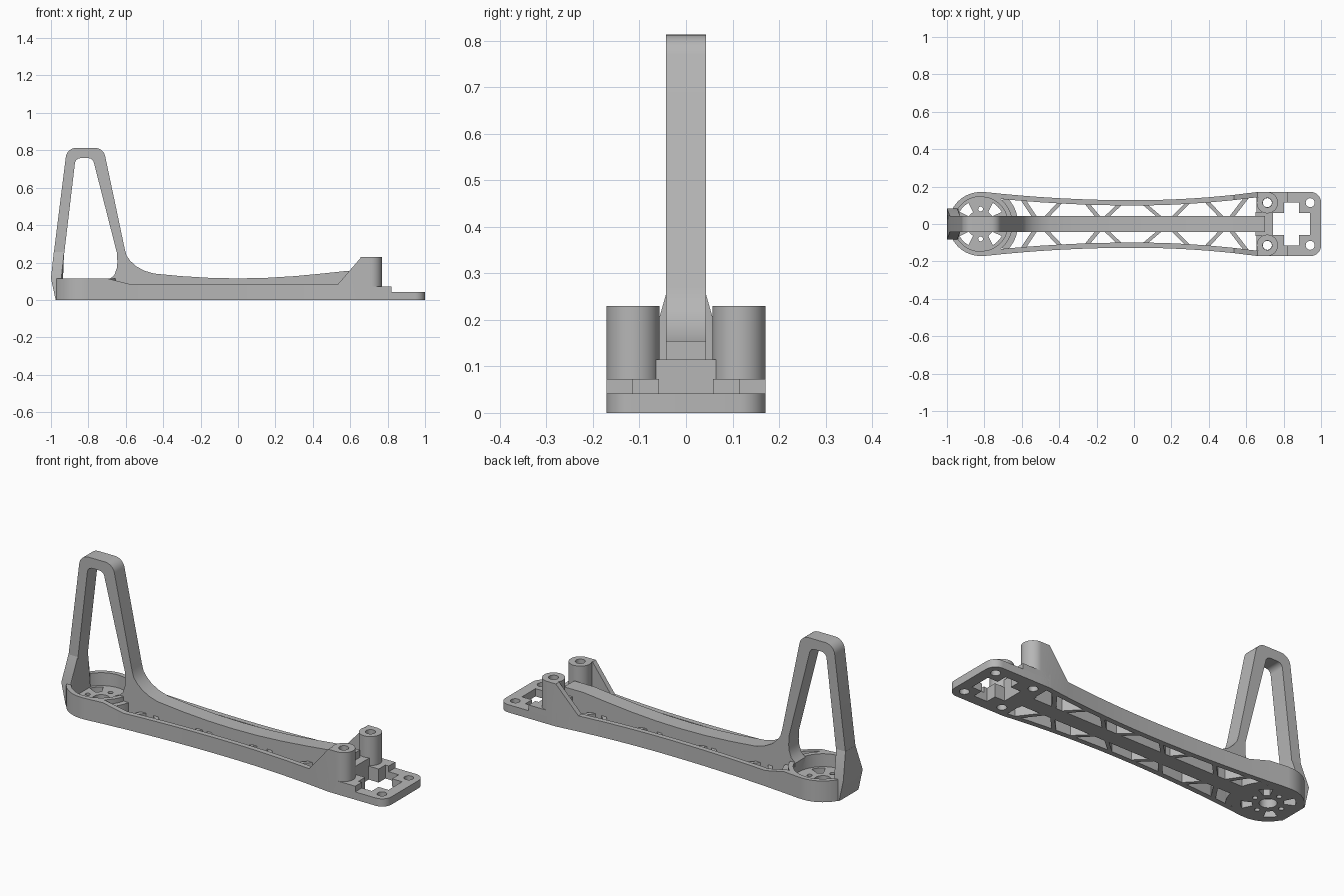
import bpy, bmesh
from math import sin, cos, pi, radians
from mathutils import Matrix, Vector

cube = bpy.data.objects.get("Cube")
if cube:
    bpy.data.objects.remove(cube, do_unlink=True)

grey = bpy.data.materials.new("matte grey plastic")
grey.use_nodes = True
grey.diffuse_color = (0.47, 0.47, 0.47, 1)
bsdf = next(n for n in grey.node_tree.nodes if n.type == 'BSDF_PRINCIPLED')
bsdf.inputs["Base Color"].default_value = grey.diffuse_color


def finish(name, bm):
    """Clean the mesh, add the material and smooth only the gentle edges."""
    bmesh.ops.remove_doubles(bm, verts=bm.verts, dist=1e-5)
    bmesh.ops.recalc_face_normals(bm, faces=bm.faces)
    mesh = bpy.data.meshes.new(name)
    bm.to_mesh(mesh)
    bm.free()
    mesh.materials.append(grey)
    obj = bpy.data.objects.new(name, mesh)
    bpy.context.collection.objects.link(obj)
    bpy.ops.object.select_all(action='DESELECT')
    obj.select_set(True)
    bpy.context.view_layer.objects.active = obj
    bpy.ops.object.shade_smooth_by_angle(angle=radians(30))
    return obj


def prism(name, loops, low, high, upright=False):
    """Extrude an outline, minus its inner loops, from low to high."""
    curve = bpy.data.curves.new(name, 'CURVE')
    curve.dimensions, curve.fill_mode = '2D', 'BOTH'
    curve.extrude = (high - low) / 2
    for loop in loops:
        spline = curve.splines.new('POLY')
        spline.points.add(len(loop) - 1)
        for p, (x, y) in zip(spline.points, loop):
            p.co = (x, y, 0, 1)
        spline.use_cyclic_u = True
    temp = bpy.data.objects.new(name, curve)
    mesh = temp.to_mesh()
    bm = bmesh.new()
    bm.from_mesh(mesh)
    temp.to_mesh_clear()
    bpy.data.objects.remove(temp)
    bpy.data.curves.remove(curve)
    bm.transform(Matrix.Translation((0, 0, (low + high) / 2)))
    if upright:
        bm.transform(Matrix.Rotation(pi / 2, 4, 'X'))
    return finish(name, bm)


def arc(cx, cy, r, start=0, end=360, n=32):
    full = end - start == 360
    steps = n if full else n + 1
    angles = [radians(start + (end - start) * i / n) for i in range(steps)]
    return [(cx + r * cos(a), cy + r * sin(a)) for a in angles]


def half_width(x):
    reach = 0.66 if x > 0 else 0.8
    return 0.127 + 0.044 * min(1, abs(x) / reach) ** 2


# Motor cup: ring wall, drilled floor and the collar towards the arm
MX = -0.82
outer = [(max(x, -0.976), y) for x, y in arc(MX, 0, 0.171, n=64)]
prism("motor_ring", [outer, arc(MX, 0, 0.146, n=64)], 0, 0.115)
holes = [arc(MX, 0, 0.042)]
for k in range(4):
    a = 90 * k
    holes.append(arc(MX + 0.08 * cos(radians(a)), 0.08 * sin(radians(a)), 0.013, n=16))
    holes.append(arc(MX, 0, 0.13, a + 30, a + 60, 8) + arc(MX, 0, 0.075, a + 57, a + 33, 6))
prism("motor_floor", [arc(MX, 0, 0.15, n=64)] + holes, 0, 0.045)
prism("motor_collar", [arc(MX, 0, 0.2, -48, 48, 24) + arc(MX, 0, 0.16, 48, -48, 24)], 0, 0.09)

# Side walls with curved plan, sloping up to the ring and to the posts
for side, label in ((1, "left"), (-1, "right")):
    stations = [(-0.8, 0.115), (-0.7, 0.115), (-0.58, 0.085)]
    stations += [(-0.5 + 0.1 * i, 0.085) for i in range(11)]
    stations += [(0.535, 0.085), (0.66, 0.23), (0.713, 0.23)]
    bm = bmesh.new()
    rings = []
    for x, top in stations:
        w = half_width(x)
        rings.append([bm.verts.new((x, side * y, z)) for y, z in
                      ((w, 0), (w, top), (w - 0.028, top), (w - 0.028, 0))])
    for a, b in zip(rings, rings[1:]):
        for i in range(4):
            j = (i + 1) % 4
            bm.faces.new((a[i], a[j], b[j], b[i]))
    bm.faces.new(rings[0])
    bm.faces.new(rings[-1])
    finish(label + "_side_wall", bm)

    # Diagonal truss struts: wall end, rib end
    struts = ((-0.60, -0.53), (-0.385, -0.47), (-0.26, -0.19), (-0.065, -0.15),
              (0.045, 0.14), (0.30, 0.21), (0.38, 0.47), (0.61, 0.52))
    for n, (xw, xr) in enumerate(struts):
        w = half_width(xw) - 0.012
        t = 0.014
        prism(f"{label}_strut_{n + 1}",
              [[(xw - t, side * w), (xw + t, side * w), (xr + t, side * 0.035), (xr - t, side * 0.035)]],
              0, 0.06)

    # Mounting post with a screw hole
    prism(label + "_post", [arc(0.713, side * 0.114, 0.057, n=40),
                            arc(0.713, side * 0.114, 0.025)], 0, 0.23)

# Central rib and tall open loop, one continuous side profile
profile = [(-0.94, 0), (-0.975, 0), (-1, 0.115), (-0.985, 0.25)]
profile += arc(-0.865, 0.757, 0.056, 172, 90, 8)
profile += arc(-0.765, 0.757, 0.056, 90, 12, 8)
profile += [(-0.605, 0.27), (-0.595, 0.235), (-0.575, 0.208), (-0.545, 0.18),
            (-0.5, 0.156), (-0.45, 0.141), (-0.3, 0.127), (-0.15, 0.118), (0, 0.115),
            (0.15, 0.118), (0.3, 0.127), (0.45, 0.141), (0.58, 0.155),
            (0.7, 0.155), (0.7, 0), (-0.665, 0), (-0.685, 0.112), (-0.66, 0.135),
            (-0.648, 0.17), (-0.645, 0.2), (-0.647, 0.25)]
profile += arc(-0.8, 0.728, 0.03, 12, 90, 6)
profile += arc(-0.842, 0.728, 0.03, 90, 172, 6)
profile += [(-0.945, 0.115)]
prism("rib_and_loop", [profile], -0.043, 0.043, upright=True)

# Flared foot under the outer leg
bm = bmesh.new()
for x0, x1, w, z in ((-0.975, -0.94, 0.083, 0), (-1, -0.945, 0.083, 0.115),
                     (-0.985, -0.93, 0.043, 0.255)):
    for x in (x0, x1):
        for y in (-w, w):
            bm.verts.new(Vector((x, y, z)))
bmesh.ops.convex_hull(bm, input=bm.verts)
finish("leg_foot", bm)

# Mounting plate with cross-shaped opening and screw holes
cx, cy = 0.842, 0.0
quarter = [(0.1, 0.058), (0.04, 0.058), (0.04, 0.115)]
cross = []
for sx, sy in ((1, 1), (-1, 1), (-1, -1), (1, -1)):
    pts = quarter if sx * sy > 0 else quarter[::-1]
    cross += [(cx + sx * x, cy + sy * y) for x, y in pts]
plate = arc(0.945, 0.116, 0.055, 90, 0, 8) + arc(0.945, -0.116, 0.055, 0, -90, 8)
plate += [(0.655, -0.171), (0.655, 0.171)]
screws = [arc(x, y, 0.024, n=24) for x in (0.713, 0.942) for y in (-0.114, 0.114)]
prism("mounting_plate", [plate, cross] + screws, 0, 0.042)

# Raised step of the plate, one half each side of the opening
for side, label in ((1, "left"), (-1, "right")):
    step = [(0.655, 0.171), (0.822, 0.171), (0.822, 0.115), (0.802, 0.115),
            (0.802, 0.058), (0.655, 0.058)]
    prism(label + "_step", [[(x, side * y) for x, y in step],
                            arc(0.713, side * 0.114, 0.025)], 0.042, 0.073)

# Block closing the end of the rib
prism("rib_end_block", [[(0.65, -0.064), (0.742, -0.064), (0.742, 0.064), (0.65, 0.064)]], 0, 0.115)
